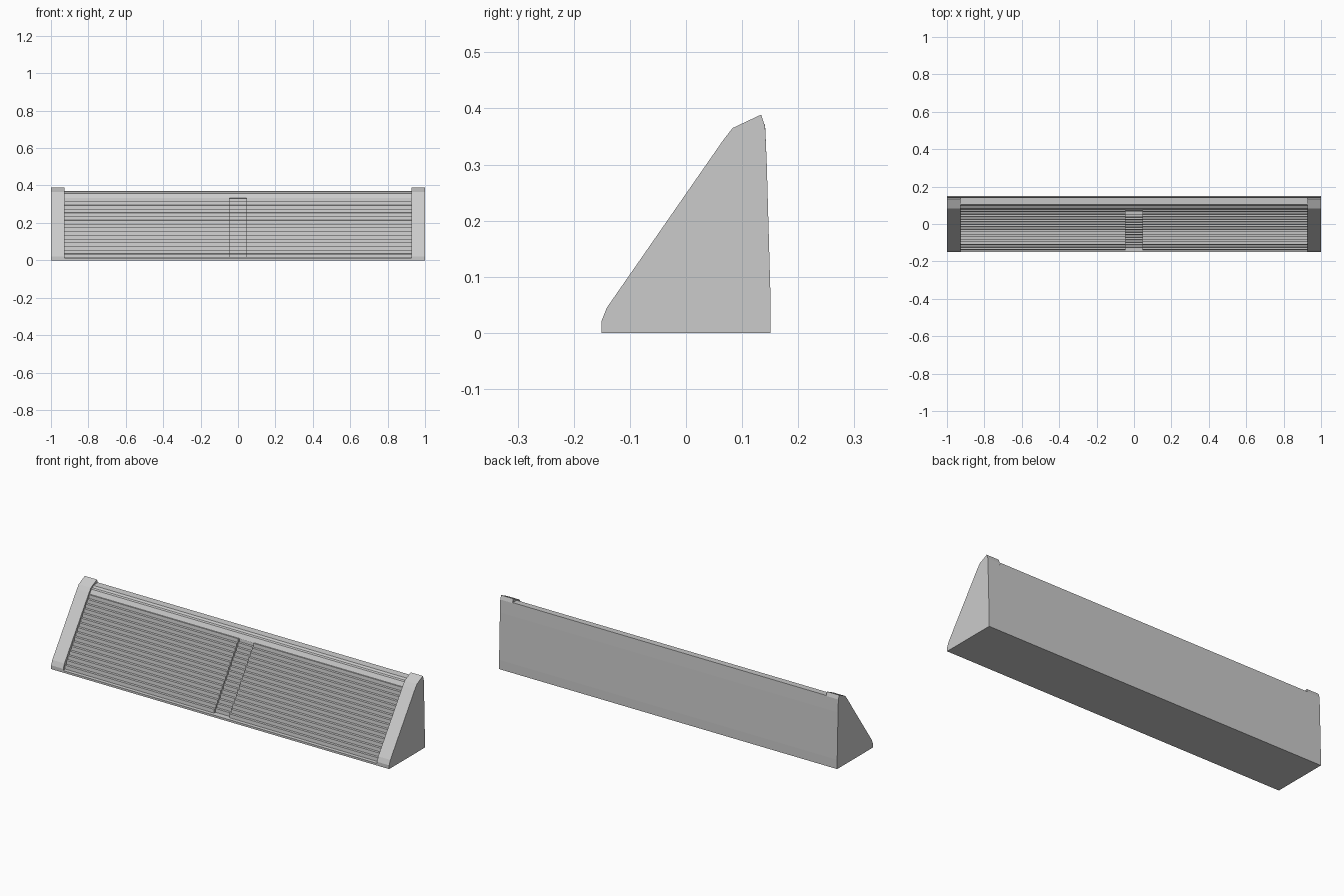
import bpy, bmesh

if "Cube" in bpy.data.objects:
    bpy.data.objects.remove(bpy.data.objects["Cube"])


def extrude_profile(name, pts, x0, x1):
    """Extrude a closed (y, z) outline along x into a solid."""
    bm = bmesh.new()
    face = bm.faces.new([bm.verts.new((x0, y, z)) for y, z in pts])
    res = bmesh.ops.extrude_face_region(bm, geom=[face])
    verts = [g for g in res["geom"] if isinstance(g, bmesh.types.BMVert)]
    bmesh.ops.translate(bm, verts=verts, vec=(x1 - x0, 0, 0))
    bmesh.ops.recalc_face_normals(bm, faces=bm.faces)
    me = bpy.data.meshes.new(name)
    bm.to_mesh(me)
    bm.free()
    ob = bpy.data.objects.new(name, me)
    bpy.context.collection.objects.link(ob)
    return ob


INNER, GAP, STEPS = 0.928, 0.045, 16
Y0, Z0, Y1, Z1 = -0.138, 0.015, 0.078, 0.335

# End caps, taller than the body between them
cap = [(-0.151, 0), (-0.151, 0.02), (-0.141, 0.045), (0.066, 0.343),
       (0.083, 0.365), (0.134, 0.389), (0.141, 0.368), (0.144, 0.3), (0.151, 0.05), (0.151, 0)]
for side, s in (("left", -1), ("right", 1)):
    extrude_profile(side + "_end_cap", cap, s * INNER, s)

# Main housing with base lip, sloped core and stepped top rail
housing = [(-0.151, 0), (-0.151, 0.011), (-0.118, 0.013), (0.097, 0.325), (0.073, 0.333),
           (0.086, 0.356), (0.097, 0.359), (0.104, 0.369), (0.141, 0.371),
           (0.144, 0.3), (0.151, 0.05), (0.151, 0)]
extrude_profile("housing", housing, -INNER, INNER)


def slat_bank(name, x0, x1, inset):
    """Stepped stack of horizontal slats following the sloped front."""
    dy, dz = (Y1 - Y0) / STEPS, (Z1 - Z0) / STEPS
    pts = []
    for i in range(STEPS):
        y, z = Y0 + inset + i * dy, Z0 + i * dz
        pts += [(y, z), (y + 0.002, z + dz * 0.95)]
    pts += [(Y1 + 0.03, Z1 - 0.001), (Y0 + 0.05, Z0)]
    extrude_profile(name, pts, x0, x1)


# Two slat banks and the recessed strip between them
slat_bank("left_slats", -INNER, -GAP, 0)
slat_bank("right_slats", GAP, INNER, 0)
slat_bank("center_recess", -GAP, GAP, 0.012)
